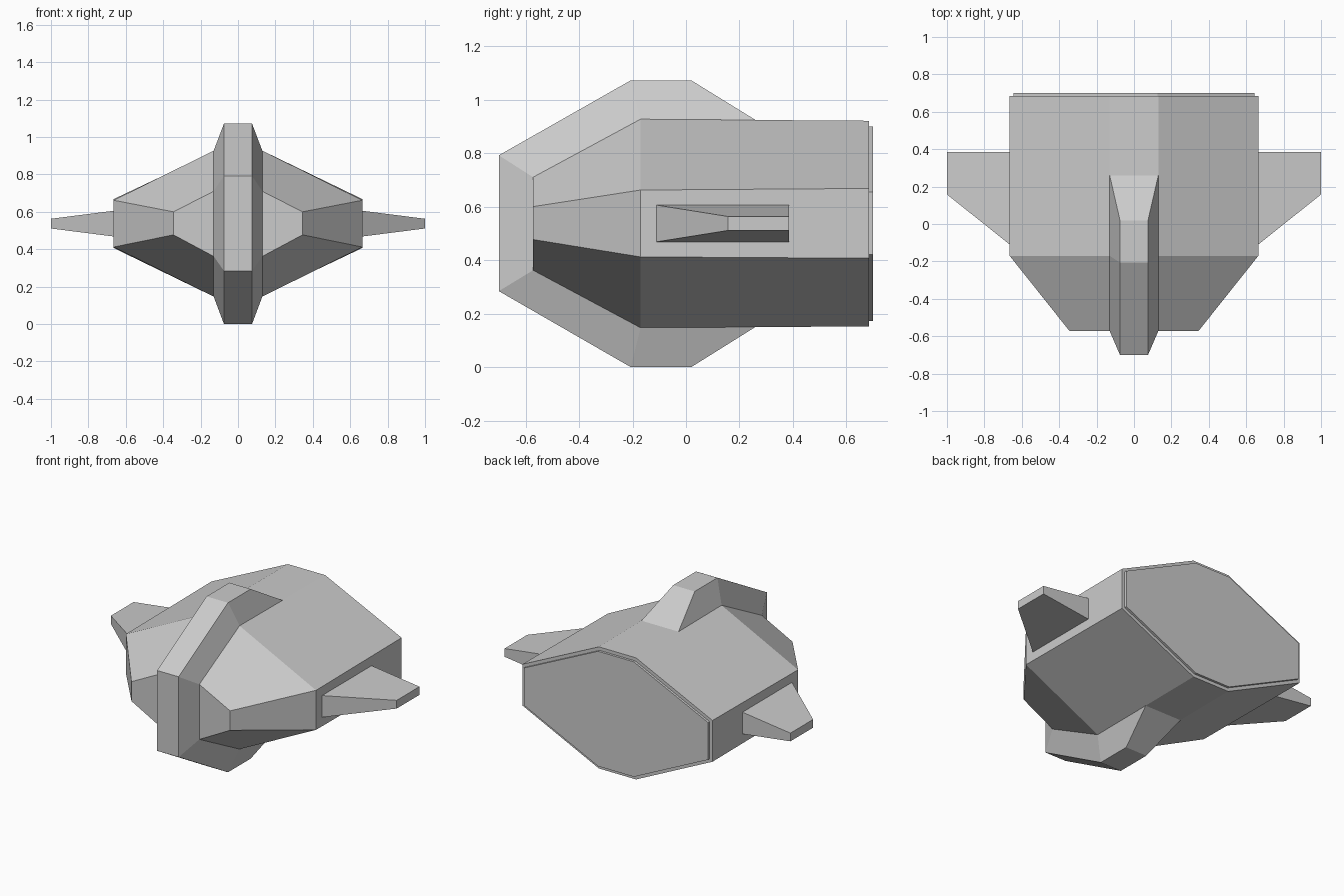
import bpy, bmesh

if "Cube" in bpy.data.objects:
    bpy.data.objects.remove(bpy.data.objects["Cube"])


def loft(name, rings, mirror=False):
    """Closed flat-shaded skin through matching rings of points."""
    bm = bmesh.new()
    loops = [[bm.verts.new(p) for p in ring] for ring in rings]
    n = len(loops[0])
    for a, b in zip(loops, loops[1:]):
        for i in range(n):
            j = (i + 1) % n
            bm.faces.new((a[i], a[j], b[j], b[i]))
    bm.faces.new(loops[0])
    bm.faces.new(loops[-1])
    bmesh.ops.recalc_face_normals(bm, faces=bm.faces)
    mesh = bpy.data.meshes.new(name)
    bm.to_mesh(mesh)
    bm.free()
    obj = bpy.data.objects.new(name, mesh)
    bpy.context.collection.objects.link(obj)
    if mirror:
        obj.modifiers.new("mirror", 'MIRROR').use_axis[0] = True
    return obj


def octagon(y, inner, outer, z):
    """Hull section: z lists the four heights from top to bottom."""
    half = list(zip((inner, outer, outer, inner), z))
    return [(x, y, h) for x, h in half] + [(-x, y, h) for x, h in reversed(half)]


# Hull: tapered nose and straight rear
loft("hull", [
    octagon(-0.572, 0.13, 0.345, (0.71, 0.60, 0.477, 0.362)),
    octagon(-0.17, 0.13, 0.665, (0.927, 0.662, 0.412, 0.147)),
    octagon(0.685, 0.13, 0.665, (0.921, 0.668, 0.407, 0.152)),
])

# Slightly inset rear panel
loft("rear_panel", [
    octagon(y, 0.125, 0.645, (0.90, 0.655, 0.42, 0.173)) for y in (0.68, 0.70)
])

# Bevelled central ridge wrapping over the nose: (y, z) of base and crest
base = [(0.26, 0.924), (-0.17, 0.927), (-0.572, 0.71),
        (-0.572, 0.362), (-0.17, 0.147), (0.26, 0.15)]
crest = [(0.02, 1.072), (-0.207, 1.072), (-0.70, 0.792),
         (-0.70, 0.284), (-0.207, 0.0), (0.02, 0.0)]
loft("central_ridge", [
    [(-0.13, *b), (-0.075, *c), (0.075, *c), (0.13, *b)]
    for b, c in zip(base, crest)
])

# Side fins, mirrored
loft("side_fin", [
    [(x, y0, z0), (x, 0.385, z0), (x, 0.385, z1), (x, y0, z1)]
    for x, y0, z0, z1 in ((0.662, -0.112, 0.468, 0.606), (1.0, 0.158, 0.511, 0.563))
], mirror=True)
